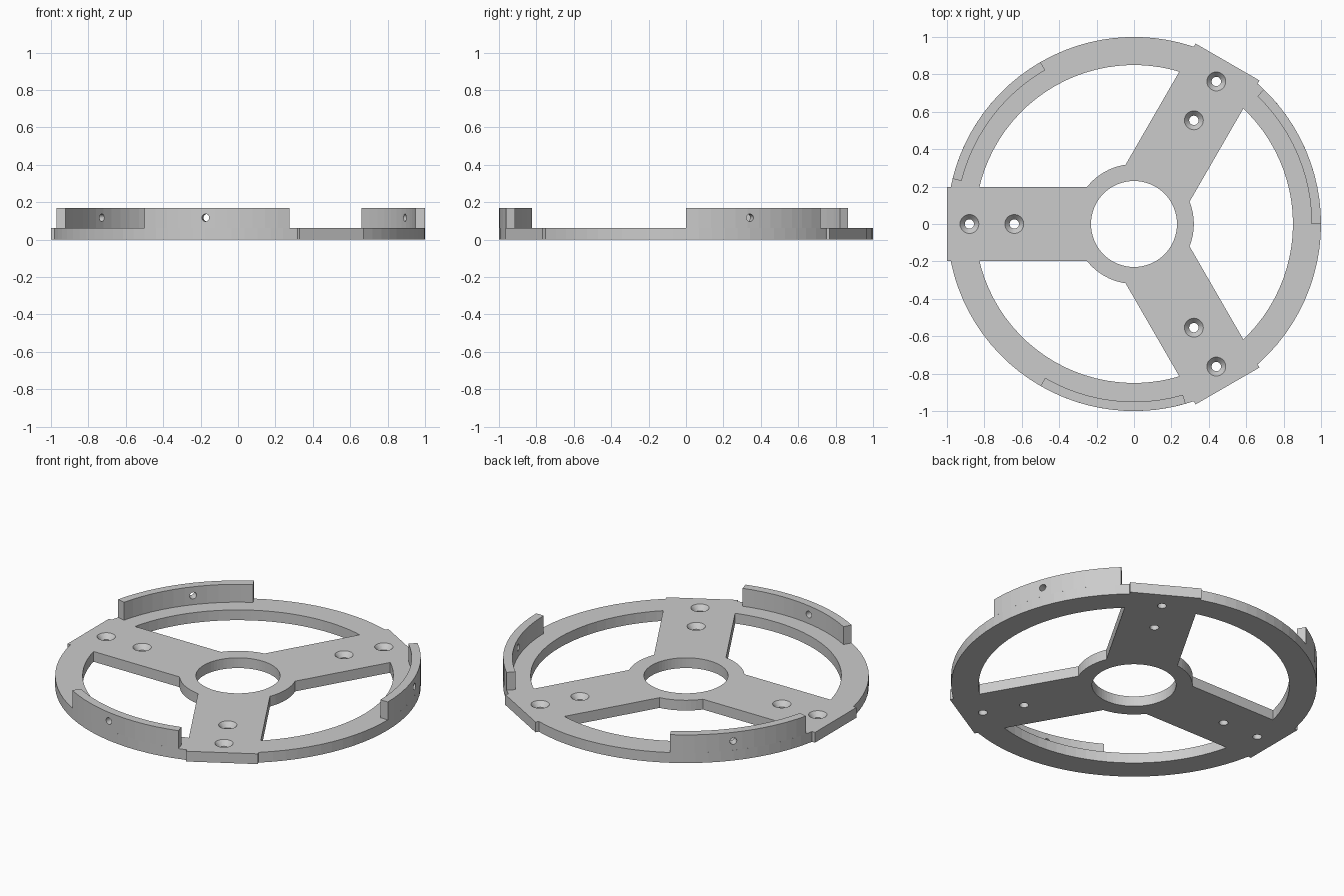
import bpy
import bmesh
from math import sin, cos, radians, pi
from mathutils import Matrix, Vector

cube = bpy.data.objects.get("Cube")
if cube:
    bpy.data.objects.remove(cube, do_unlink=True)

BASE, TOP = 0.062, 0.17
ARM_ANGLES = (60, 180, 300)

grey = bpy.data.materials.new("plain grey")
grey.use_nodes = True
grey.diffuse_color = (0.6, 0.6, 0.6, 1)
grey.node_tree.nodes["Principled BSDF"].inputs["Base Color"].default_value = (0.6, 0.6, 0.6, 1)


def finish(name, bm):
    bmesh.ops.recalc_face_normals(bm, faces=bm.faces)
    mesh = bpy.data.meshes.new(name)
    bm.to_mesh(mesh)
    bm.free()
    mesh.materials.append(grey)
    obj = bpy.data.objects.new(name, mesh)
    bpy.context.collection.objects.link(obj)
    return obj


def sweep(name, profile, start, end, steps):
    """Turn a closed (radius, z) profile about z, capping a partial turn."""
    bm = bmesh.new()
    full = end - start == 360
    rows = []
    for i in range(steps if full else steps + 1):
        a = radians(start + (end - start) * i / steps)
        rows.append([bm.verts.new((r * cos(a), r * sin(a), z)) for r, z in profile])
    n = len(profile)
    for i in range(steps):
        a, b = rows[i], rows[(i + 1) % len(rows)]
        for j in range(n):
            k = (j + 1) % n
            bm.faces.new((a[j], a[k], b[k], b[j]))
    if not full:
        bm.faces.new(rows[0])
        bm.faces.new(rows[-1])
    return finish(name, bm)


def cylinder(name, r1, r2, depth, matrix, steps=28):
    bm = bmesh.new()
    bmesh.ops.create_cone(bm, cap_ends=True, segments=steps, radius1=r1,
                          radius2=r2, depth=depth, matrix=matrix)
    return finish(name, bm)


def combine(target, tool, operation):
    """Apply a boolean with the tool, then discard the tool."""
    mod = target.modifiers.new("combine", 'BOOLEAN')
    mod.operation = operation
    mod.solver = 'EXACT'
    mod.object = tool
    bpy.context.view_layer.update()
    graph = bpy.context.evaluated_depsgraph_get()
    mesh = bpy.data.meshes.new_from_object(target.evaluated_get(graph))
    target.modifiers.clear()
    target.data = mesh
    bpy.data.objects.remove(tool, do_unlink=True)


def move(x, y, z):
    return Matrix.Translation(Vector((x, y, z)))


# Base plate: outer ring, hub and three arms with square ends
plate = sweep("base_plate", [(0.85, 0), (1, 0), (1, BASE), (0.85, BASE)], 0, 360, 90)
combine(plate, cylinder("hub", 0.32, 0.32, BASE, move(0, 0, BASE / 2), 72), 'UNION')
for angle in ARM_ANGLES:
    bm = bmesh.new()
    bmesh.ops.create_cube(bm, size=1)
    bm.transform(Matrix.Rotation(radians(angle), 4, 'Z') @ move(0.5, 0, BASE / 2)
                 @ Matrix.Diagonal((1, 0.395, BASE, 1)))
    combine(plate, finish("arm", bm), 'UNION')

# Central bore
combine(plate, cylinder("bore", 0.23, 0.23, 1, move(0, 0, 0), 72), 'DIFFERENCE')

# Countersunk screw holes in the arms
for angle in ARM_ANGLES:
    for r in (0.64, 0.88):
        x, y = r * cos(radians(angle)), r * sin(radians(angle))
        combine(plate, cylinder("drill", 0.025, 0.025, 0.4, move(x, y, 0)), 'DIFFERENCE')
        combine(plate, cylinder("sink", 0.02, 0.055, 0.04, move(x, y, BASE - 0.015)),
                'DIFFERENCE')

# Three raised rim walls, each with a radial pin hole
for name, start in (("rim_wall_left", 0), ("rim_wall_back", 120), ("rim_wall_front", 240)):
    wall = sweep(name, [(0.95, BASE), (1, BASE), (1, TOP), (0.95, TOP)],
                 start, start + 46, 12)
    aim = (Matrix.Rotation(radians(start + 20), 4, 'Z') @ move(0.975, 0, 0.117)
           @ Matrix.Rotation(pi / 2, 4, 'Y'))
    combine(wall, cylinder("pin", 0.02, 0.02, 0.2, aim), 'DIFFERENCE')
